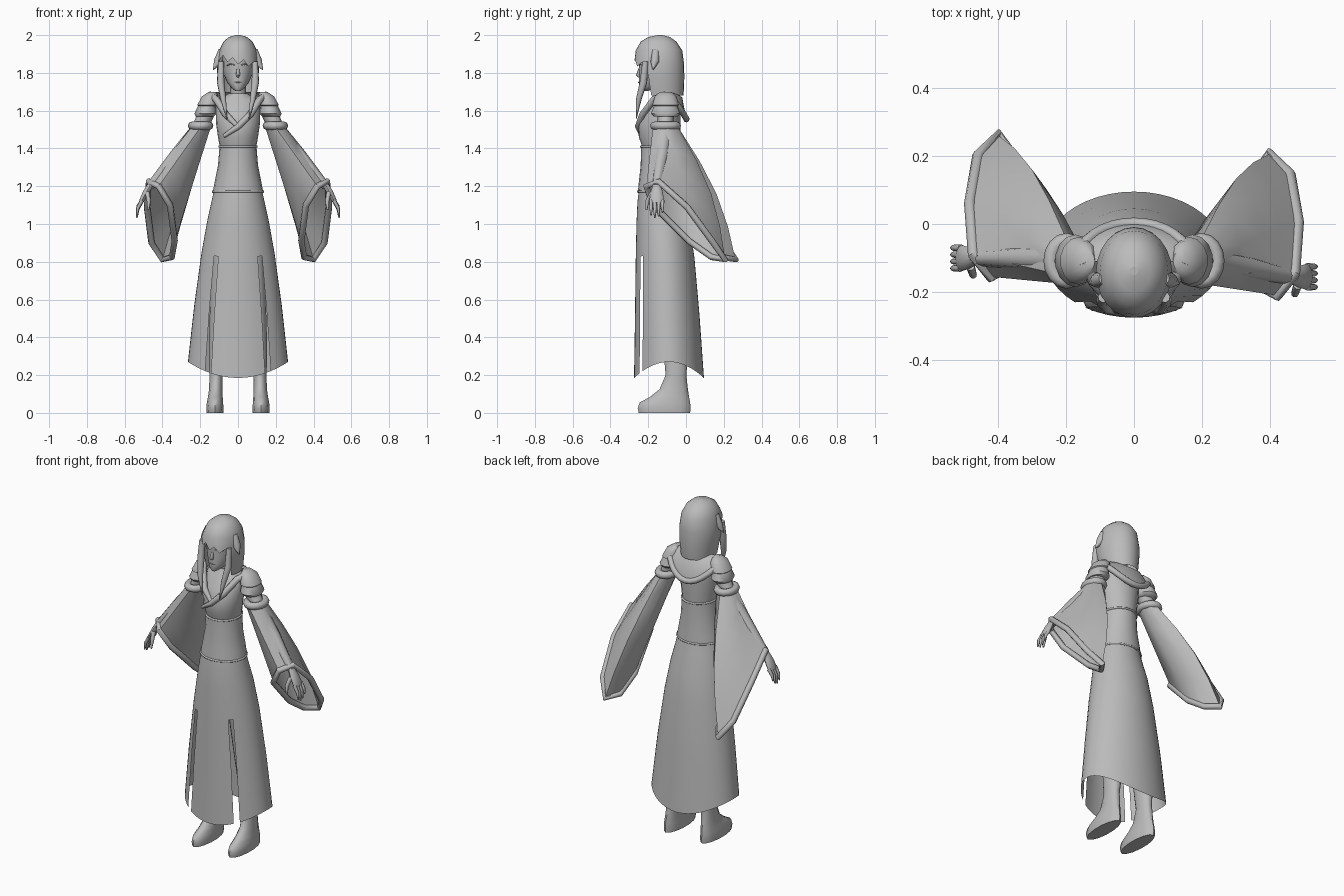
import bpy, bmesh
from math import sin, cos, pi, radians
from mathutils import Vector

cube = bpy.data.objects.get("Cube")
if cube:
    bpy.data.objects.remove(cube)

grey = bpy.data.materials.new("plain_grey")
grey.use_nodes = True
grey.diffuse_color = (0.5, 0.5, 0.5, 1)
grey.node_tree.nodes["Principled BSDF"].inputs["Base Color"].default_value = (0.5, 0.5, 0.5, 1)


def finish(name, mesh, angle=50):
    """Shade the mesh, give it the material and link it."""
    mesh.shade_smooth()
    mesh.set_sharp_from_angle(angle=radians(angle))
    mesh.materials.clear()
    mesh.materials.append(grey)
    ob = bpy.data.objects.new(name, mesh)
    bpy.context.collection.objects.link(ob)
    return ob


def ell(z, hx, y0, y1, cx=0, n=20):
    """Horizontal oval; the first point faces the front."""
    mid, half = (y0 + y1) / 2, (y1 - y0) / 2
    return [Vector((cx + hx * sin(2 * pi * i / n), mid - half * cos(2 * pi * i / n), z))
            for i in range(n)]


def loft(name, rings, caps=True, closed=True, skip=None):
    """Skin a list of rings; skip(row, column) leaves a face out."""
    bm = bmesh.new()
    rows = [[bm.verts.new(p) for p in r] for r in rings]
    n = len(rows[0])
    for r in range(len(rows) - 1):
        for c in range(n if closed else n - 1):
            if skip and skip(r, c):
                continue
            d = (c + 1) % n
            bm.faces.new((rows[r][c], rows[r][d], rows[r + 1][d], rows[r + 1][c]))
    if caps:
        bm.faces.new(rows[0])
        bm.faces.new(rows[-1])
    bmesh.ops.recalc_face_normals(bm, faces=bm.faces)
    loose = [v for v in bm.verts if not v.link_faces]
    bmesh.ops.delete(bm, geom=loose, context="VERTS")
    mesh = bpy.data.meshes.new(name)
    bm.to_mesh(mesh)
    bm.free()
    return finish(name, mesh)


def tube(name, points, radii, closed=False):
    """Round tube along points; radii is one number or one per point."""
    if not isinstance(radii, (list, tuple)):
        radii = [radii] * len(points)
    cu = bpy.data.curves.new(name + "_path", "CURVE")
    cu.dimensions = "3D"
    cu.bevel_depth = 1
    cu.bevel_resolution = 2
    cu.use_fill_caps = True
    sp = cu.splines.new("POLY")
    sp.points.add(len(points) - 1)
    for p, co, r in zip(sp.points, points, radii):
        p.co = (*co, 1)
        p.radius = r
    sp.use_cyclic_u = closed
    tmp = bpy.data.objects.new(name + "_path", cu)
    bpy.context.collection.objects.link(tmp)
    dg = bpy.context.evaluated_depsgraph_get()
    mesh = bpy.data.meshes.new_from_object(tmp.evaluated_get(dg))
    bpy.data.objects.remove(tmp)
    mesh.name = name
    return finish(name, mesh)


# Skirt: flared tube with a curved hem and two front slits
profile = [(0, .265, -.275, .095), (.33, .232, -.27, .072), (.64, .193, -.266, .045),
           (.83, .162, -.262, .018), (.94, .14, -.257, -.01), (1, .128, -.25, -.022)]
skirt = []
for f, hx, y0, y1 in profile:
    ring = ell(0, hx, y0, y1, n=44)
    for i, p in enumerate(ring):
        hem = .27 - .085 * cos(2 * pi * i / 44) ** 2
        p.z = hem + f * (1.175 - hem)
    skirt.append(ring)
loft("skirt", skirt, caps=False, skip=lambda r, c: r < 2 and c in (4, 39))

# Waist sash, its rims, and the bodice
loft("sash", [ell(1.165, .134, -.255, -.018), ell(1.22, .124, -.25, -.022),
              ell(1.31, .106, -.24, -.03), ell(1.41, .098, -.238, -.03)])
tube("sash_lower_rim", ell(1.172, .132, -.254, -.02), .006, True)
tube("sash_upper_rim", ell(1.41, .098, -.238, -.03), .006, True)
loft("bodice", [ell(1.39, .093, -.225, -.035), ell(1.46, .106, -.25, -.032),
                ell(1.53, .116, -.252, -.028), ell(1.59, .118, -.228, -.03),
                ell(1.65, .115, -.185, -.045), ell(1.69, .05, -.16, -.07)])
tube("neck", [(0, -.11, 1.64), (0, -.125, 1.77)], .042)

# Shawl: draped over the shoulders and hanging at the back
def drape(hx, hy, z, drop):
    return [Vector((hx * cos(pi * i / 16), -.11 + hy * sin(pi * i / 16),
                    z - drop * sin(pi * i / 16) ** 2)) for i in range(17)]


edge = drape(.165, .112, 1.665, .11)
loft("shawl", [drape(.055, .05, 1.70, 0), drape(.115, .09, 1.70, .03), edge],
     caps=False, closed=False)
tube("shawl_trim", edge, .017)
tube("left_collar_band", [(.15, -.11, 1.685), (.115, -.17, 1.66), (.065, -.23, 1.58),
                          (0, -.255, 1.515), (-.075, -.235, 1.465)], [.018, .019, .018, .016, .01])
tube("right_collar_band", [(-.15, -.11, 1.685), (-.115, -.17, 1.66), (-.065, -.23, 1.58),
                           (0, -.25, 1.515)], [.018, .019, .018, .012])

# Arms, sleeves and hands
cuff = [(.472, -.09, 1.225), (.42, -.155, 1.2), (.36, -.12, 1.1), (.335, .07, .91),
        (.35, .19, .825), (.40, .262, .812), (.458, .2, .9), (.482, .06, 1.09)]
turns = [-30, -90, -135, 180, 135, 90, 45, 10]
for side, s in (("left", 1), ("right", -1)):
    shift = -.055 if s > 0 else 0

    def place(x, y, z, t=1):
        return Vector((s * x, y + shift * t, z))

    # Two-layer cap sleeve and banded upper ring
    loft(side + "_shoulder_puff", [ell(z, hx, -.108 - hy, -.108 + hy, s * cx, 14)
         for z, hx, hy, cx in ((1.70, .02, .03, .135), (1.675, .045, .058, .148),
                               (1.63, .055, .07, .162), (1.625, .048, .062, .165),
                               (1.585, .06, .077, .172), (1.57, .05, .065, .176))])
    tube(side + "_upper_sleeve_band", ell(1.52, .046, -.168, -.048, s * .198, 16), .022, True)
    tube(side + "_arm", [place(.15, -.108, 1.63, 0), place(.2, -.108, 1.51, 0),
                         place(.33, -.1, 1.36, .5), place(.465, -.1, 1.2)],
         [.045, .042, .035, .022])

    # Wide sleeve sweeping back to a slanted opening
    rings = []
    for t in (0, .25, .5, .75, 1):
        ring = []
        for c, a in zip(cuff, turns):
            a = radians(a)
            top = Vector((.2 + .055 * cos(a), -.108 + .068 * sin(a), 1.51))
            p = top.lerp(Vector(c), t)
            p.y += .05 * sin(pi * t) * max(0, sin(a))
            ring.append(place(*p, t))
        rings.append(ring)
    loft(side + "_sleeve", rings, caps=False)
    tube(side + "_cuff_trim", rings[-1], .017, True)

    # Hand with four fingers and a thumb
    loft(side + "_palm", [ell(z, hx, -.1 + shift - hy, -.1 + shift + hy, s * cx, 10)
         for z, hx, hy, cx in ((1.21, .02, .02, .462), (1.17, .02, .032, .485),
                               (1.13, .016, .038, .506), (1.115, .012, .036, .512))])
    for k, (name, length) in enumerate((("index", .08), ("middle", .092),
                                        ("ring", .085), ("little", .065))):
        y = -.13 + .02 * k
        tube(side + "_" + name + "_finger",
             [place(.508, y, 1.125), place(.53, y, 1.125 - length * .5),
              place(.536, y, 1.125 - length)], [.0105, .009, .004])
    tube(side + "_thumb", [place(.48, -.125, 1.165), place(.472, -.15, 1.12),
                           place(.475, -.155, 1.075)], [.013, .011, .005])

    # Leg and boot
    loft(side + "_leg", [ell(z, hx, y0, y1, s * cx, 14) for z, hx, y0, y1, cx in (
        (0, .045, -.25, .022, .122), (.025, .047, -.256, .024, .122),
        (.055, .044, -.245, .022, .122), (.085, .04, -.19, .016, .12),
        (.125, .036, -.14, .01, .118), (.2, .036, -.108, .002, .116),
        (.34, .046, -.12, .012, .11), (.55, .05, -.15, -.01, .1),
        (1.0, .062, -.2, -.04, .075))])

    # Long front lock and flared side lock of hair
    tube(side + "_front_lock", [(s * .09, -.215, 1.86), (s * .092, -.225, 1.75),
                                (s * .078, -.25, 1.66), (s * .058, -.264, 1.555)],
         [.016, .02, .015, .002])
    tube(side + "_flared_lock", [(s * .085, -.16, 1.92), (s * .105, -.165, 1.86),
                                 (s * .132, -.175, 1.815)], [.02, .024, .002])
    tube(side + "_brow", [(s * .018, -.251, 1.842), (s * .04, -.246, 1.847),
                          (s * .06, -.228, 1.838)], .003)

# Face and nose
loft("face", [ell(z, hx, y0, y1) for z, hx, y0, y1 in (
    (1.705, .015, -.242, -.2), (1.72, .035, -.25, -.15), (1.75, .058, -.25, -.09),
    (1.79, .075, -.248, -.06), (1.84, .084, -.25, -.05), (1.9, .086, -.25, -.05))])
tube("nose", [(0, -.238, 1.845), (0, -.254, 1.79), (0, -.246, 1.778)], [.005, .011, .006])
tube("mouth", [(-.02, -.242, 1.752), (0, -.25, 1.75), (.02, -.242, 1.752)], .004)

# Hair: long at the back, with jagged bangs above the face
hair = [ell(z, hx, y0, y1, n=24) for z, hx, y0, y1 in (
    (2.0, .012, -.15, -.125), (1.99, .048, -.2, -.085), (1.965, .078, -.24, -.05),
    (1.92, .1, -.266, -.02), (1.845, .112, -.275, -.01), (1.78, .109, -.262, -.009),
    (1.72, .1, -.25, -.01), (1.68, .095, -.24, -.014))]
for c in range(-4, 5):
    hair[4][c].z += .03 * (c % 2) - .006 * c
loft("hair", hair, caps=False, skip=lambda r, c: r > 3 and (c < 4 or c > 19))
loft("hair_crown", [hair[0], [Vector((0, -.138, 2.0))] * 24], caps=False)
